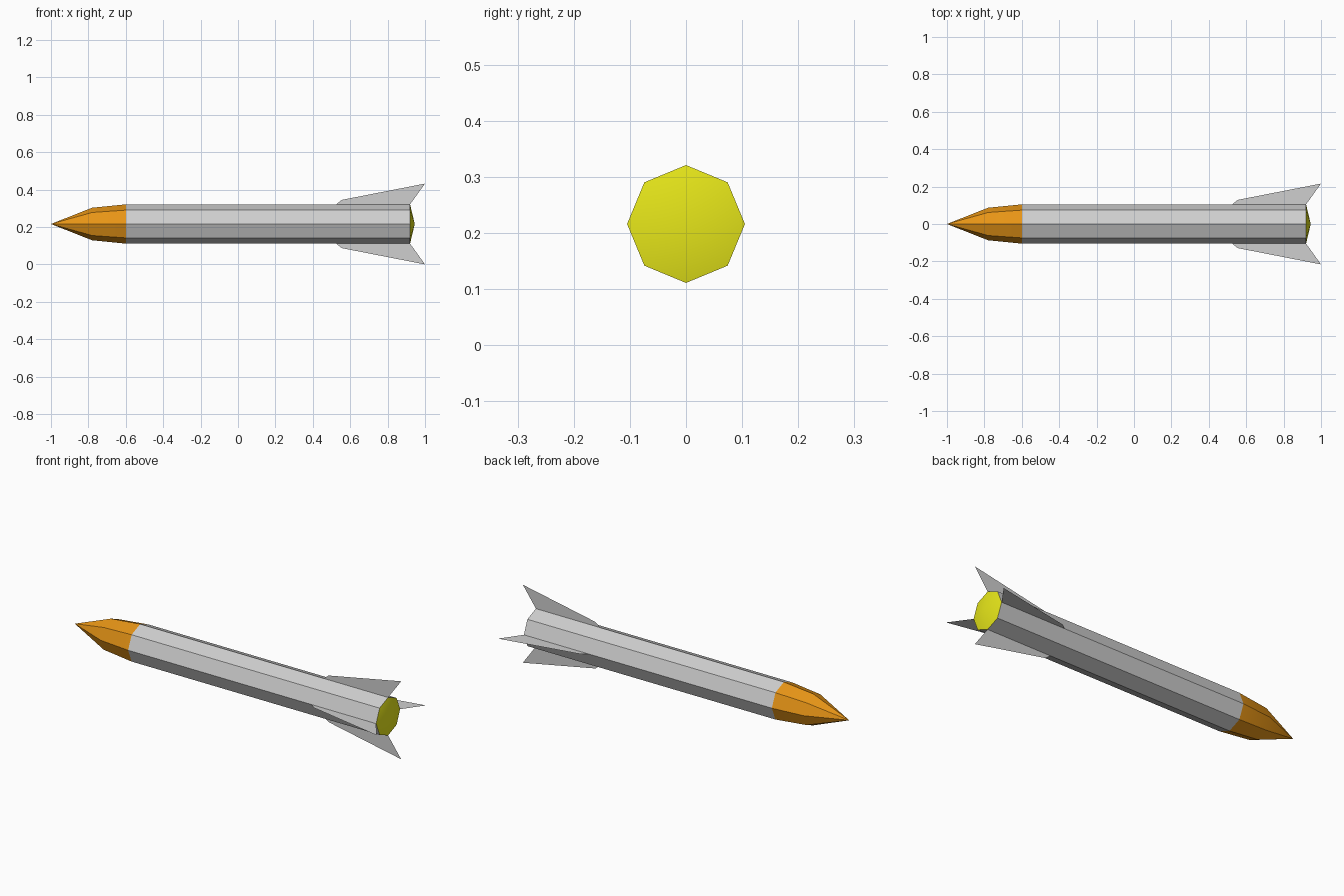
import bpy, bmesh, math

old = bpy.data.objects.get("Cube")
if old:
    bpy.data.objects.remove(old, do_unlink=True)

AXIS_Z = 0.216
SIDES = 8


def material(name, rgb):
    m = bpy.data.materials.new(name)
    m.use_nodes = True
    m.diffuse_color = (*rgb, 1)
    m.node_tree.nodes["Principled BSDF"].inputs["Base Color"].default_value = (*rgb, 1)
    return m


def make_object(name, bm, mat):
    mesh = bpy.data.meshes.new(name)
    bm.to_mesh(mesh)
    bm.free()
    mesh.materials.append(mat)
    ob = bpy.data.objects.new(name, mesh)
    ob.location.z = AXIS_Z
    bpy.context.collection.objects.link(ob)
    return ob


def lathe(name, profile, mat):
    """Spin (x, radius) points around the long axis."""
    bm = bmesh.new()
    verts = [bm.verts.new((x, 0, r)) for x, r in profile]
    edges = [bm.edges.new(pair) for pair in zip(verts, verts[1:])]
    bmesh.ops.spin(bm, geom=verts + edges, axis=(1, 0, 0), cent=(0, 0, 0),
                   angle=math.tau, steps=SIDES)
    bmesh.ops.remove_doubles(bm, verts=bm.verts, dist=0.0005)
    bmesh.ops.recalc_face_normals(bm, faces=bm.faces)
    # An open surface is oriented by its first face: point it away from the axis
    face = max(bm.faces, key=lambda f: f.calc_area())
    centre = face.calc_center_median()
    middle = sum(x for x, r in profile) / len(profile)
    inner = (profile[0][0] + profile[-1][0]) / 2 if len(profile) > 2 else middle
    outward = centre.copy()
    outward.x -= inner
    if face.normal.dot(outward) < 0:
        bmesh.ops.reverse_faces(bm, faces=bm.faces)
    ob = make_object(name, bm, mat)
    bpy.ops.object.select_all(action='DESELECT')
    ob.select_set(True)
    bpy.context.view_layer.objects.active = ob
    bpy.ops.object.shade_smooth_by_angle(angle=math.radians(30))
    return ob


grey = material("light grey", (0.62, 0.62, 0.62))
orange = material("orange", (0.8, 0.3, 0.008))
yellow = material("yellow", (0.8, 0.8, 0.01))

# Fuselage: nose cone, tube and shallow tail cap
lathe("nose_cone", [(-1, 0), (-0.78, 0.087), (-0.6, 0.105)], orange)
lathe("body_tube", [(-0.6, 0.105), (0.92, 0.105)], grey)
lathe("tail_cap", [(0.92, 0.105), (0.945, 0)], yellow)

# Four thin swept fins, one on every second corner of the tube
FIN = [(0.525, 0.105), (0.555, 0.129), (1, 0.216), (0.92, 0.105)]
for i, side in enumerate(("top", "left", "bottom", "right")):
    a = i * math.pi / 2
    bm = bmesh.new()
    bm.faces.new([bm.verts.new((x, r * math.sin(a), r * math.cos(a))) for x, r in FIN])
    make_object(side + "_fin", bm, grey)
